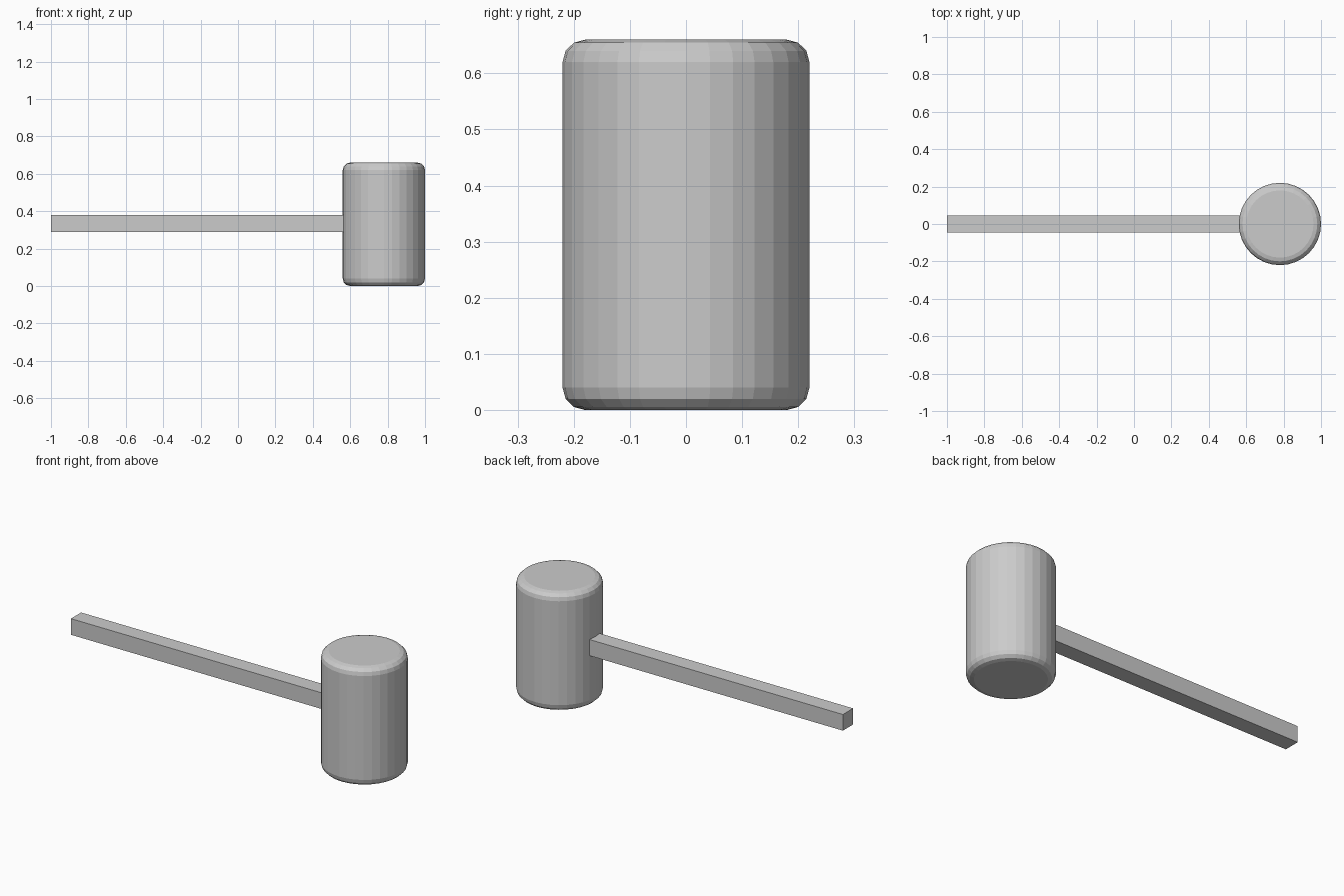
import bpy

if "Cube" in bpy.data.objects:
    bpy.data.objects.remove(bpy.data.objects["Cube"])

# Mallet head: 32-sided upright cylinder with rounded rims
bpy.ops.mesh.primitive_cylinder_add(vertices=32, radius=0.22, depth=0.66,
                                    location=(0.78, 0, 0.33))
head = bpy.context.object
head.name = "mallet_head"
bevel = head.modifiers.new("rounded_rims", 'BEVEL')
bevel.width = 0.04
bevel.segments = 3
bevel.limit_method = 'ANGLE'
bevel.angle_limit = 0.8

# Handle: square bar running from the far end into the head
x_start, x_end, thickness = -1.0, 0.6, 0.09
bpy.ops.mesh.primitive_cube_add(size=1, location=((x_start + x_end) / 2, 0, 0.334))
handle = bpy.context.object
handle.name = "handle"
handle.scale = (x_end - x_start, thickness, thickness)
bpy.ops.object.transform_apply(location=False, rotation=False, scale=True)
